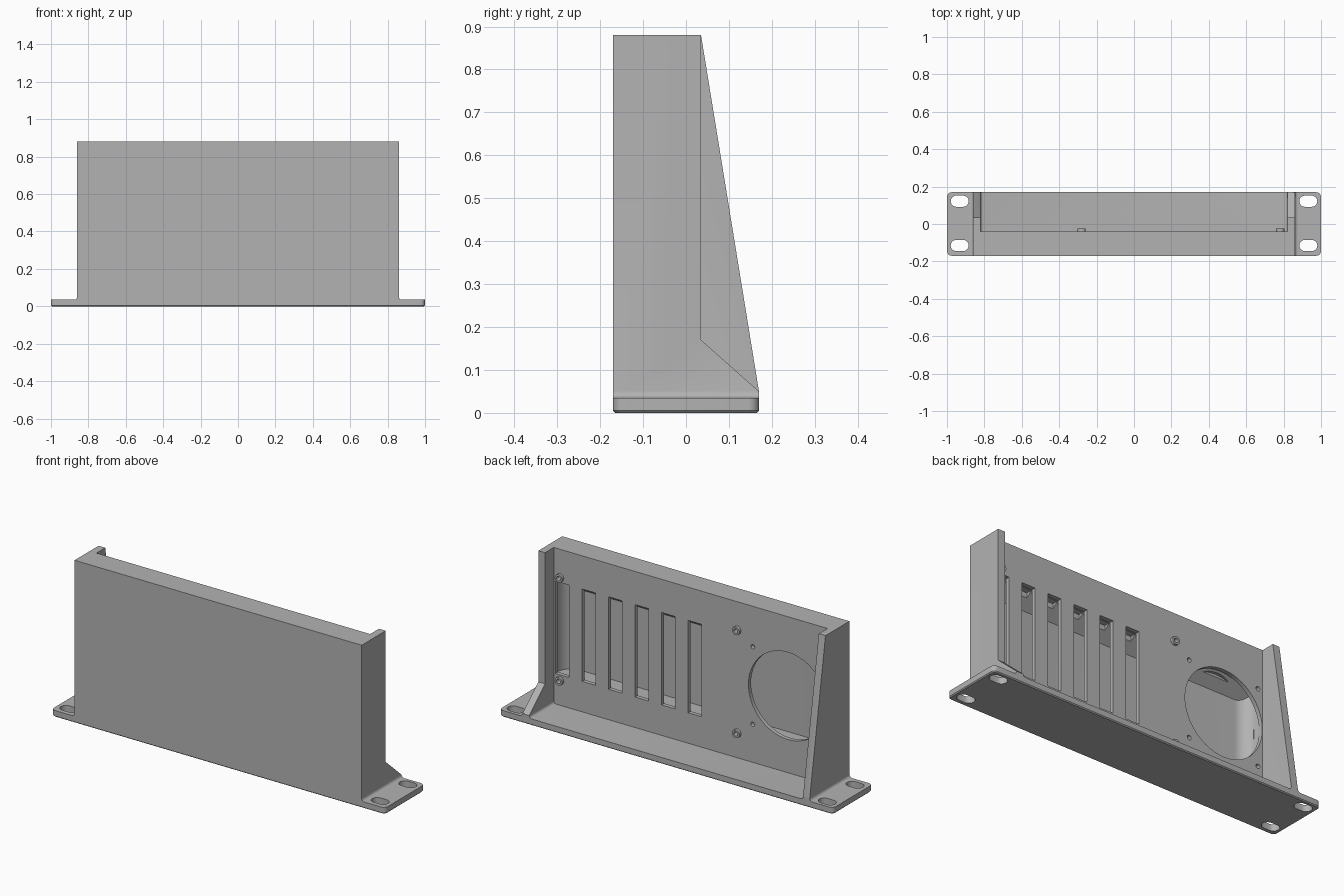
import bpy, bmesh, math
from mathutils import Vector

if "Cube" in bpy.data.objects:
    bpy.data.objects.remove(bpy.data.objects["Cube"])

gray = bpy.data.materials.new("plain gray")
gray.diffuse_color = (0.45, 0.45, 0.45, 1)
gray.use_nodes = True
gray.node_tree.nodes["Principled BSDF"].inputs["Base Color"].default_value = gray.diffuse_color


def prism(name, pts, axis, a, b):
    """Extrude a 2D outline along an axis from a to b."""
    place = {"x": lambda p, t: (t, p[0], p[1]),
             "y": lambda p, t: (p[0], t, p[1]),
             "z": lambda p, t: (p[0], p[1], t)}[axis]
    bm = bmesh.new()
    face = bm.faces.new([bm.verts.new(place(p, a)) for p in pts])
    ext = bmesh.ops.extrude_face_region(bm, geom=[face])
    shift = Vector(place((0, 0), b - a))
    bmesh.ops.translate(bm, verts=[v for v in ext["geom"] if isinstance(v, bmesh.types.BMVert)], vec=shift)
    bmesh.ops.recalc_face_normals(bm, faces=bm.faces)
    mesh = bpy.data.meshes.new(name)
    bm.to_mesh(mesh)
    bm.free()
    mesh.materials.append(gray)
    ob = bpy.data.objects.new(name, mesh)
    bpy.context.collection.objects.link(ob)
    return ob


def arc(cx, cy, r, a0, a1, n):
    return [(cx + r * math.cos(math.radians(a0 + (a1 - a0) * i / n)),
             cy + r * math.sin(math.radians(a0 + (a1 - a0) * i / n))) for i in range(n + 1)]


def circle(cx, cy, r, n):
    return arc(cx, cy, r, 0, 360, n)[:-1]


def rect(x0, y0, x1, y1):
    return [(x0, y0), (x1, y0), (x1, y1), (x0, y1)]


def rounded_rect(w, d, r):
    return (arc(w - r, d - r, r, 0, 90, 6) + arc(r - w, d - r, r, 90, 180, 6)
            + arc(r - w, r - d, r, 180, 270, 6) + arc(w - r, r - d, r, 270, 360, 6))


def combine(target, other, operation):
    mod = target.modifiers.new(operation, "BOOLEAN")
    mod.operation, mod.object, mod.solver = operation, other, "EXACT"
    bpy.context.view_layer.objects.active = target
    bpy.ops.object.modifier_apply(modifier=mod.name)
    bpy.data.objects.remove(other)


D = 0.17          # half depth
PLATE = -0.04     # rear face of the vented panel
FLOOR = 0.035

# mounting base with a small chamfer under its rim
bracket = prism("fan_duct_bracket", rounded_rect(1, D, 0.025), "z", 0, FLOOR)
bm = bmesh.new()
bm.from_mesh(bracket.data)
rim = [e for e in bm.edges if all(v.co.z < 0.001 for v in e.verts)]
bmesh.ops.bevel(bm, geom=rim, offset=0.005, segments=1, affect="EDGES")
bm.to_mesh(bracket.data)
bm.free()

# hollow main housing
combine(bracket, prism("housing", rect(-0.86, -D, 0.86, PLATE), "z", 0.01, 0.88), "UNION")

# side walls: full sloped fin on one side, short lip with gusset on the other
fin = [(-D, 0.01), (D, 0.01), (D, 0.05), (0.035, 0.88), (-D, 0.88)]
lip = [(-D, 0.01), (D, 0.01), (D, 0.05), (0.035, 0.17), (0.035, 0.88), (-D, 0.88)]
combine(bracket, prism("fin_wall", fin, "x", -0.86, -0.82), "UNION")
combine(bracket, prism("lip_wall", lip, "x", 0.82, 0.86), "UNION")

# fillets along the feet of the walls and panel
for s in (-1, 1):
    outer = [(s * x, z) for x, z in [(0.85, 0.02), (0.876, 0.02)] + arc(0.876, 0.051, 0.016, 270, 180, 5)
             + [(0.85, 0.051)]]
    inner = [(s * x, z) for x, z in [(0.83, 0.02), (0.806, 0.02)] + arc(0.806, 0.049, 0.014, 270, 360, 5)
             + [(0.83, 0.049)]]
    combine(bracket, prism("outer_fillet", outer, "y", -D, D), "UNION")
    combine(bracket, prism("inner_fillet", inner, "y", -0.1, D), "UNION")
# screw bosses on the panel
bosses = [(x, z) for x in (0.782, -0.28) for z in (0.17, 0.727)]
for x, z in bosses:
    combine(bracket, prism("boss", circle(x, z, 0.022, 20), "y", PLATE - 0.01, PLATE + 0.015), "UNION")

# air chamber with rounded front corners and a ceiling that falls toward the front
r, front, back = 0.08, -0.15, -0.062
plan = (arc(r - 0.82, front + r, r, 180, 270, 8) + arc(0.82 - r, front + r, r, 270, 360, 8)
        + [(0.82, back), (-0.82, back)])
chamber = prism("chamber", plan, "z", 0.195, 0.8)
roof = prism("chamber_roof", [(-0.2, 0.59), (back, 0.705), (0, 0.757), (0, 0.9), (-0.2, 0.9)], "x", -1, 1)
combine(chamber, roof, "DIFFERENCE")
combine(bracket, chamber, "DIFFERENCE")

# vent slots
for i in range(6):
    x = 0.73 - 0.159 * i
    combine(bracket, prism("slot", rect(x, 0.2, x + 0.08, 0.7), "y", -0.1, 0), "DIFFERENCE")

# fan opening with its four screw holes, and holes in the bosses
fx, fz = -0.582, 0.451
combine(bracket, prism("fan_hole", circle(fx, fz, 0.236, 64), "y", -0.1, 0.0), "DIFFERENCE")
holes = [(fx + sx * 0.21, fz + sz * 0.21) for sx in (-1, 1) for sz in (-1, 1)]
for x, z in holes + bosses:
    combine(bracket, prism("screw_hole", circle(x, z, 0.012, 16), "y", -0.055, 0), "DIFFERENCE")
for x, z in holes:
    combine(bracket, prism("screw_hole", circle(x, z, 0.0121, 16), "y", -0.08, 0), "DIFFERENCE")

# elongated mounting holes in the flanges
for sx in (-1, 1):
    for y in (-0.115, 0.122):
        cx = sx * 0.932
        oval = arc(cx + 0.018, y, 0.03, -90, 90, 10) + arc(cx - 0.018, y, 0.03, 90, 270, 10)
        combine(bracket, prism("mount_hole", oval, "z", -0.1, 0.1), "DIFFERENCE")

bpy.ops.object.select_all(action="DESELECT")
bracket.select_set(True)
bpy.context.view_layer.objects.active = bracket
bpy.ops.object.shade_smooth_by_angle(angle=math.radians(30))
